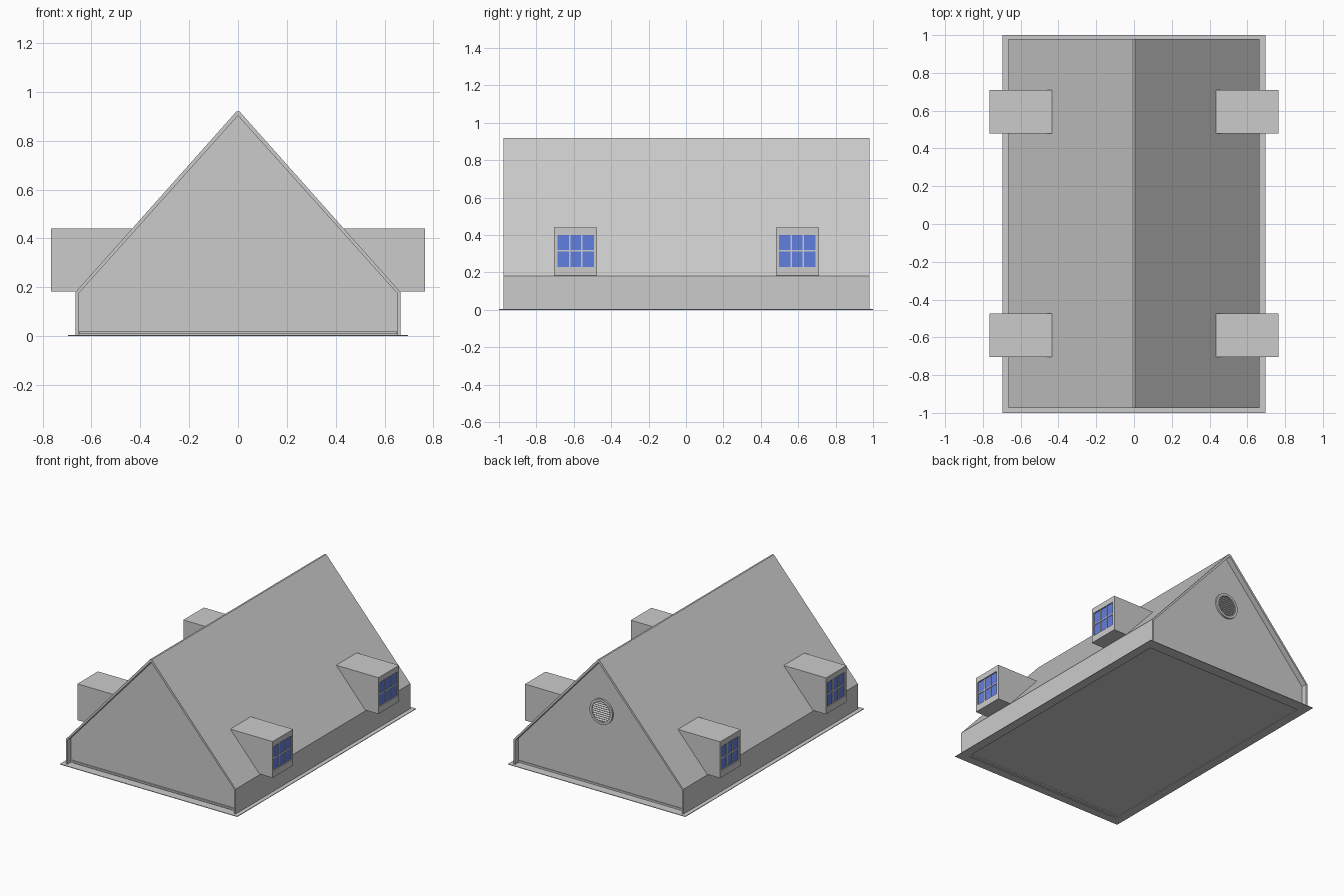
import bpy, bmesh, math
from mathutils import Matrix

if "Cube" in bpy.data.objects:
    bpy.data.objects.remove(bpy.data.objects["Cube"])

Y0, Y1 = -0.975, 0.98            # ends of the roof shell
W, EAVE, APEX = 0.665, 0.18, 0.92
RECESS = 0.04                    # gable walls sit behind the roof edge


def finish(name, bm, mat=None):
    bmesh.ops.recalc_face_normals(bm, faces=bm.faces)
    me = bpy.data.meshes.new(name)
    bm.to_mesh(me)
    bm.free()
    ob = bpy.data.objects.new(name, me)
    bpy.context.collection.objects.link(ob)
    if mat:
        me.materials.append(mat)
    return ob


def prism(name, profile, y0, y1):
    """Extrude an (x, z) profile along y."""
    bm = bmesh.new()
    face = bm.faces.new([bm.verts.new((x, y0, z)) for x, z in profile])
    res = bmesh.ops.extrude_face_region(bm, geom=[face])
    vs = [g for g in res["geom"] if isinstance(g, bmesh.types.BMVert)]
    bmesh.ops.translate(bm, verts=vs, vec=(0, y1 - y0, 0))
    return finish(name, bm)


def add_box(bm, x0, x1, y0, y1, z0, z1, rot=None):
    m = Matrix.Translation(((x0 + x1) / 2, (y0 + y1) / 2, (z0 + z1) / 2))
    if rot:
        m = m @ rot
    m = m @ Matrix.Diagonal((x1 - x0, y1 - y0, z1 - z0, 1))
    bmesh.ops.create_cube(bm, size=1, matrix=m)


def boxes(name, dims, mat=None):
    bm = bmesh.new()
    for d in dims:
        add_box(bm, *d)
    return finish(name, bm, mat)


glass = bpy.data.materials.new("window_glass")
glass.diffuse_color = (0.12, 0.21, 0.75, 1)
glass.use_nodes = True
glass.node_tree.nodes["Principled BSDF"].inputs["Base Color"].default_value = glass.diffuse_color

# Roof and knee walls: one thin folded shell
t = 0.012
outer = [(-W, 0), (-W, EAVE), (-0.006, APEX), (0.006, APEX), (W, EAVE), (W, 0)]
inner = [(W - t, 0), (W - t, EAVE - 0.006), (0, APEX - 0.018),
         (-W + t, EAVE - 0.006), (-W + t, 0)]
prism("roof_shell", outer + inner, Y0, Y1)

# Gable walls, set slightly inside the shell
g = 0.006
gable = [(-W + g, 0), (-W + g, EAVE - 0.003), (0, APEX - 0.009),
         (W - g, EAVE - 0.003), (W - g, 0)]
prism("front_gable", gable, Y0 + RECESS, Y0 + RECESS + 0.02)
prism("back_gable", gable, Y1 - RECESS - 0.02, Y1 - RECESS)

# Thin flange round the foot, and floor
fx, ix, iy, h = 0.695, 0.63, 0.94, 0.004
boxes("base_flange", [(-fx, -ix, -1, 1, 0, h), (ix, fx, -1, 1, 0, h),
                      (-ix, ix, -1, -iy, 0, h), (-ix, ix, iy, 1, 0, h)])
boxes("floor", [(-ix - 0.02, ix + 0.02, -iy - 0.005, iy + 0.005, 0.008, 0.02)])

# Dormers with three by two pane windows
XF, XB, ZB, ZT = 0.765, 0.755, 0.183, 0.44
WZ0, WZ1, HW, DW = 0.23, 0.40, 0.097, 0.115


def dormer(side, yc, tag):
    s = side
    body = prism("dormer_" + tag, [(s * XB, ZB), (s * XB, ZT), (s * 0.43, ZT),
                                   (s * (W - 0.008), ZB)], yc - DW, yc + DW)
    xs = sorted((s * (XB - 0.005), s * XF))
    xm = sorted((s * XB, s * (XF - 0.004)))
    xg = sorted((s * XB, s * (XB + 0.002)))
    boxes("window_frame_" + tag, [
        (*xs, yc - DW, yc - HW, ZB, ZT), (*xs, yc + HW, yc + DW, ZB, ZT),
        (*xs, yc - HW, yc + HW, ZB, WZ0), (*xs, yc - HW, yc + HW, WZ1, ZT)])
    zc, b, third = (WZ0 + WZ1) / 2, 0.004, HW / 3
    boxes("window_bars_" + tag,
          [(*xm, yc - HW, yc + HW, zc - b, zc + b)] +
          [(*xm, yc + k * third - b, yc + k * third + b, WZ0, WZ1) for k in (-1, 1)])
    boxes("window_panes_" + tag, [(*xg, yc - HW, yc + HW, WZ0, WZ1)], glass)


for side, sname in ((1, "right"), (-1, "left")):
    for yc, yname in ((-0.59, "front"), (0.595, "back")):
        dormer(side, yc, sname + "_" + yname)

# Round louvred vent on the back gable
VZ, R, r, yw = 0.54, 0.09, 0.072, Y1 - RECESS
bm = bmesh.new()
n, rings = 32, []
for i in range(n):
    a = 2 * math.pi * i / n
    rings.append([bm.verts.new((q * math.cos(a), y, VZ + q * math.sin(a)))
                  for q, y in ((R, yw), (R, yw + 0.012), (r, yw + 0.012), (r, yw))])
for i in range(n):
    p, q = rings[i], rings[(i + 1) % n]
    for k in range(4):
        bm.faces.new((p[k], p[(k + 1) % 4], q[(k + 1) % 4], q[k]))
ring = finish("vent_ring", bm)

bm = bmesh.new()
for k in range(-4, 5):
    z = k * 0.015
    half = math.sqrt((r + 0.003) ** 2 - z * z)
    add_box(bm, -half, half, yw + 0.003, yw + 0.006, VZ + z - 0.006, VZ + z + 0.006,
            Matrix.Rotation(math.radians(40), 4, 'X'))
finish("vent_slats", bm)

# Smooth the ring's curve, keep its edges sharp
bpy.context.view_layer.objects.active = ring
ring.select_set(True)
bpy.ops.object.shade_smooth_by_angle(angle=math.radians(30))
